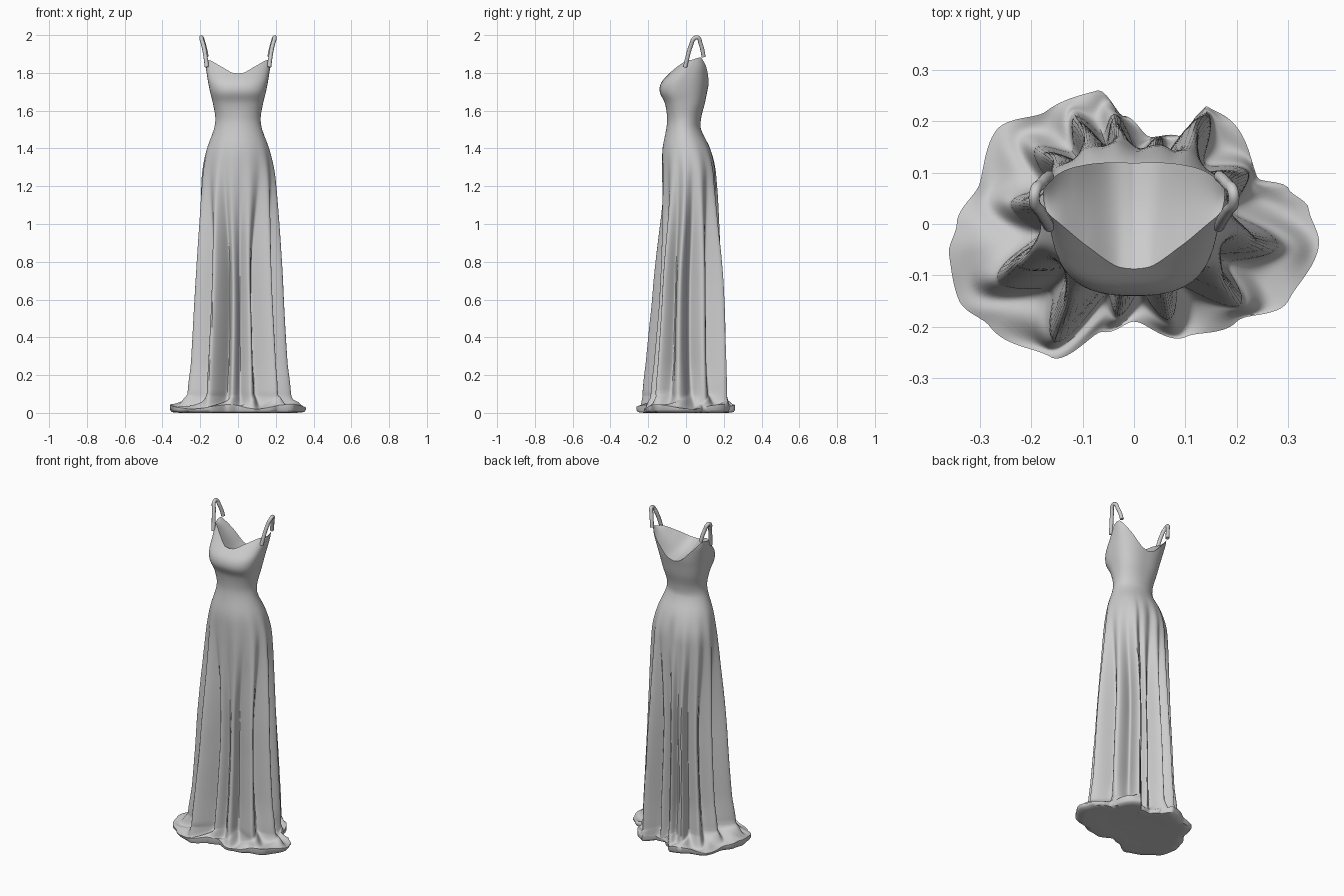
import bpy, bmesh, math

if "Cube" in bpy.data.objects:
    bpy.data.objects.remove(bpy.data.objects["Cube"])

N = 240  # points around the dress


def smooth(a, b, v):
    t = max(0.0, min(1.0, (v - a) / (b - a)))
    return t * t * (3 - 2 * t)


def table(rows, v):
    """Smooth (Hermite) interpolation of the columns of a sorted table."""
    if v <= rows[0][0]:
        return rows[0][1:]
    if v >= rows[-1][0]:
        return rows[-1][1:]
    i = next(k for k in range(len(rows) - 1) if rows[k + 1][0] >= v)
    p, q = rows[i], rows[i + 1]
    o, r = rows[max(i - 1, 0)], rows[min(i + 2, len(rows) - 1)]
    h = q[0] - p[0]
    t = (v - p[0]) / h
    out = []
    for c in range(1, len(p)):
        m0 = (q[c] - o[c]) / (q[0] - o[0]) * h
        m1 = (r[c] - p[c]) / (r[0] - p[0]) * h
        out.append((2*t**3 - 3*t*t + 1) * p[c] + (t**3 - 2*t*t + t) * m0
                   + (3*t*t - 2*t**3) * q[c] + (t**3 - t*t) * m1)
    return out


def ring_radius(knots, deg):
    """Cosine interpolation around a closed list of (angle, radius)."""
    ks = sorted((a % 360, r) for a, r in knots)
    ks = [(ks[-1][0] - 360, ks[-1][1])] + ks + [(ks[0][0] + 360, ks[0][1])]
    deg %= 360
    for (a, ra), (b, rb) in zip(ks, ks[1:]):
        if a <= deg <= b:
            return ra + (rb - ra) * smooth(a, b, deg)


def polar(pts):
    return sorted((math.degrees(math.atan2(y, x)) % 360, math.hypot(x, y)) for x, y in pts)


# body profile: height, half width, front y, back y
BODY = [(0.0, .25, -.215, .215), (0.2, .25, -.205, .213), (0.4, .24, -.185, .207),
        (0.6, .23, -.165, .198), (1.0, .212, -.14, .178), (1.2, .201, -.133, .168),
        (1.3, .19, -.13, .16), (1.4, .165, -.125, .13), (1.5, .128, -.105, .08),
        (1.56, .12, -.1, .08), (1.64, .133, -.112, .1), (1.7, .148, -.139, .112),
        (1.75, .158, -.13, .122), (1.8, .166, -.085, .126), (1.84, .172, -.045, .126),
        (1.88, .177, -.005, .115)]

# neckline height by angle away from the front
NECK = [(0, 1.797), (12, 1.803), (30, 1.835), (50, 1.865), (75, 1.87), (100, 1.88),
        (118, 1.875), (140, 1.82), (162, 1.75), (180, 1.73)]

# outer crests of the hanging folds, with valleys between them
crests = polar([(.14, .215), (.22, .1), (.265, -.04), (.2, -.15), (.065, -.175), (-.03, -.17),
                (-.15, -.22), (-.25, -.1), (-.225, .04), (-.18, .14), (-.11, .205),
                (-.035, .21), (.05, .17)])
FOLDS = list(crests)
for (a, ra), (b, rb) in zip(crests, crests[1:] + [(crests[0][0] + 360, crests[0][1])]):
    FOLDS.append(((a + b) / 2, min(ra, rb) * (1 - min(.32, (b - a) * .011))))

# outline of the hem lying on the floor
HEM = polar([(.36, -.04), (.34, .03), (.3, .07), (.24, .09), (.19, .2), (.14, .23), (.09, .17),
             (.03, .17), (-.02, .21), (-.07, .26), (-.17, .22), (-.27, .18), (-.3, .08),
             (-.345, .0), (-.36, -.06), (-.34, -.15), (-.28, -.2), (-.16, -.26), (-.06, -.21),
             (0, -.19), (.1, -.22), (.2, -.19), (.3, -.15)])


def body_point(deg, z):
    w, f, b = table(BODY, z)
    a = math.radians(deg)
    c, s = math.cos(a), math.sin(a)
    n = 2.0 + .6 * smooth(1.5, 1.7, z)
    k = (abs(c) ** n + abs(s) ** n) ** (-1 / n)
    x, y = w * k * c, (f + b) / 2 + (b - f) / 2 * k * s
    # seat crease at the back
    y -= .012 * math.exp(-((z - 1.28) / .09) ** 2 - (x / .03) ** 2) * (s > 0)
    return x, y


def skirt_point(deg, z):
    """Blend from the hips into the folds, which follow the body's taper."""
    x, y = body_point(deg, z)
    t = 1 - smooth(.65, 1.47, z)
    w, f, b = table(BODY, z)
    w0, f0, b0 = table(BODY, .2)
    sway = 4 * math.sin(z * 4 + math.radians(deg) * 2) * min(z, 1) * (1 - z / 1.5)
    r = ring_radius(FOLDS, deg + sway)
    a = math.radians(deg)
    fx = r * math.cos(a) * w / w0
    fy = r * math.sin(a) * (b / b0 if math.sin(a) > 0 else f / f0)
    return x + (fx - x) * t, y + (fy - y) * t


def make_dress():
    bm = bmesh.new()
    rings = []
    angles = [360 * i / N for i in range(N)]

    def add(fn):
        rings.append([bm.verts.new(fn(d)) for d in angles])

    # bodice from the neckline to the waist
    def bodice(d, s):
        off = abs((d + 90 + 180) % 360 - 180)
        z = 1.5 + (table(NECK, off)[0] - 1.5) * s
        return (*body_point(d, z), z)
    for i in range(25):
        add(lambda d: bodice(d, 1 - i / 24))
    # hanging skirt
    for i in range(1, 51):
        z = 1.5 - 1.4 * i / 50

        def skirt(d):
            x, y = skirt_point(d, z)
            flare = max(ring_radius(HEM, d) / math.hypot(x, y), 1) - 1
            k = 1 + flare * .17 * (1 - smooth(.08, .28, z))
            return x * k, y * k, z
        add(skirt)
    # gathered hem spreading on the floor
    start = [v.co.copy() for v in rings[-1]]
    for i in range(1, 15):
        s = i / 14

        def hem(d):
            p = start[round(d / 360 * N)]
            a = math.radians(d)
            r0, h = p.xy.length, ring_radius(HEM, d)
            r = r0 + (h - r0) * s ** 1.3
            ripple = .013 * math.sin(math.pi * s) * math.sin(11 * a + 5 * s)
            lip = .033 - .012 * math.sin(5 * a + 1)
            z = lip + (.1 - lip) * (1 - s) ** 1.8 + ripple
            return r * math.cos(a), r * math.sin(a), max(z, .012)
        add(hem)
    # cloth turned under
    for k, z in ((1.0, .016), (.97, .004), (.85, 0), (.6, .006), (.35, .004), (.12, .006)):
        add(lambda d: (k * ring_radius(HEM, d) * math.cos(math.radians(d)),
                       k * ring_radius(HEM, d) * math.sin(math.radians(d)), z))
    for up, low in zip(rings, rings[1:]):
        for i in range(N):
            j = (i + 1) % N
            bm.faces.new((up[i], low[i], low[j], up[j]))
    bm.faces.new(list(reversed(rings[-1])))
    # saddle-shaped lining joining the front neckline to the back one
    top, half, steps = rings[0], N // 2, 12
    rows = [[top[0]] * (steps + 1)]
    for i in range(1, half):
        a, b = top[i], top[N - i]
        mid = [bm.verts.new(a.co.lerp(b.co, k / steps)) for k in range(1, steps)]
        for k, v in enumerate(mid, 1):
            v.co.z -= .015 * math.sin(math.pi * k / steps) * math.sin(math.pi * i / half)
        rows.append([a] + mid + [b])
    rows.append([top[half]] * (steps + 1))
    for p, q in zip(rows, rows[1:]):
        for k in range(steps):
            bm.faces.new(list(dict.fromkeys((p[k], q[k], q[k + 1], p[k + 1]))))
    bmesh.ops.recalc_face_normals(bm, faces=bm.faces)
    me = bpy.data.meshes.new("dress")
    bm.to_mesh(me)
    bm.free()
    ob = bpy.data.objects.new("dress", me)
    bpy.context.collection.objects.link(ob)
    bpy.context.view_layer.objects.active = ob
    ob.select_set(True)
    bpy.ops.object.shade_smooth_by_angle(angle=math.radians(50))


def make_strap(name, side):
    """Thin shoulder strap hooking over to the back."""
    cu = bpy.data.curves.new(name, 'CURVE')
    cu.dimensions = '3D'
    cu.bevel_depth = .011
    cu.bevel_resolution = 3
    cu.use_fill_caps = True
    path = [(.165, -.005, 1.83), (.172, .008, 1.885), (.183, .026, 1.945), (.194, .045, 1.983),
            (.193, .062, 1.987), (.182, .077, 1.955), (.172, .088, 1.915), (.166, .093, 1.885)]
    sp = cu.splines.new('BEZIER')
    sp.bezier_points.add(len(path) - 1)
    for bp, (x, y, z) in zip(sp.bezier_points, path):
        bp.co = (side * x, y, z)
        bp.handle_left_type = bp.handle_right_type = 'AUTO'
    ob = bpy.data.objects.new(name, cu)
    bpy.context.collection.objects.link(ob)


make_dress()
make_strap("right_strap", 1)
make_strap("left_strap", -1)
